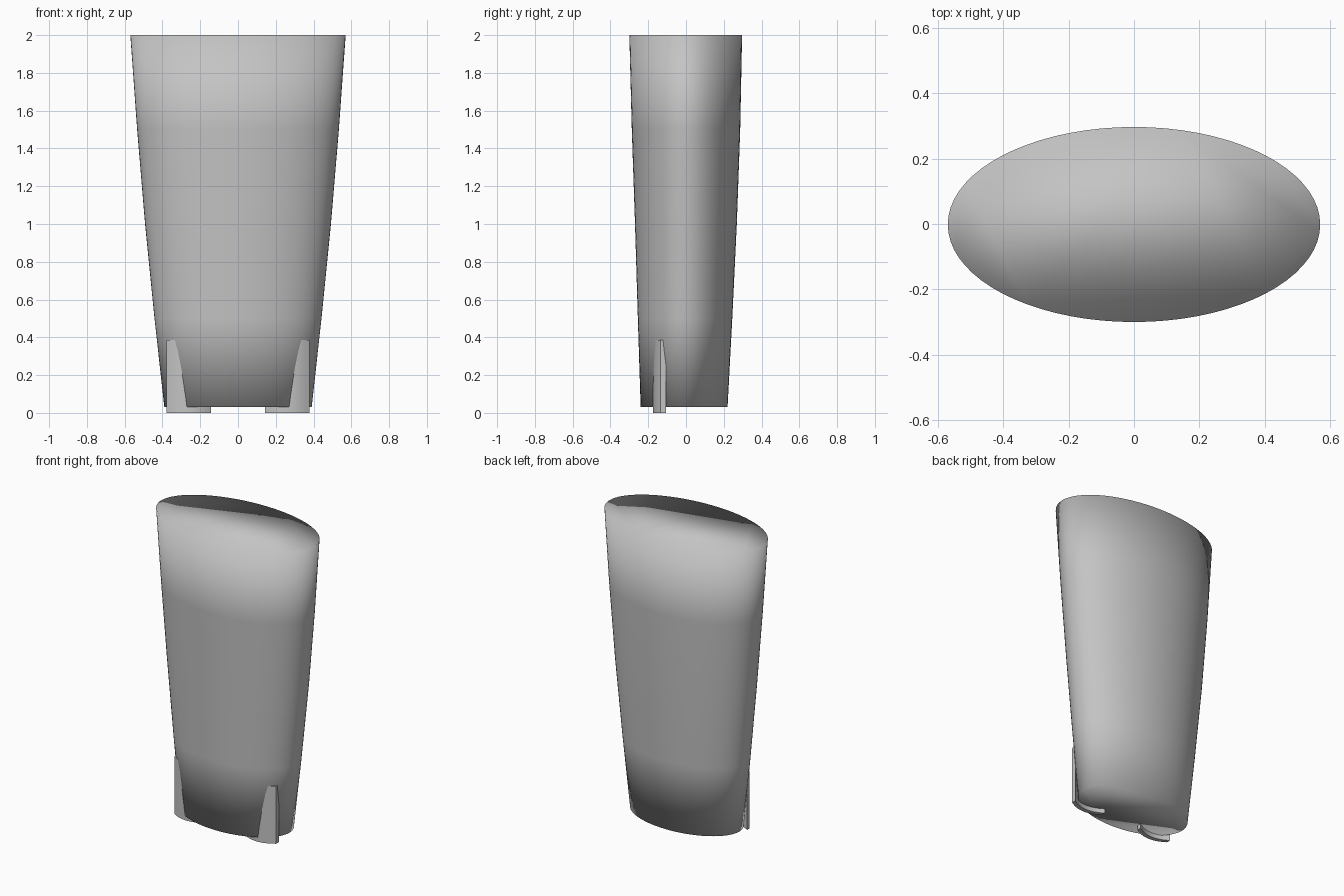
import bpy, bmesh, math

if "Cube" in bpy.data.objects:
    bpy.data.objects.remove(bpy.data.objects["Cube"])

grey = bpy.data.materials.new("plain_grey")
grey.diffuse_color = (0.55, 0.55, 0.55, 1)
grey.use_nodes = True
grey.node_tree.nodes["Principled BSDF"].inputs["Base Color"].default_value = grey.diffuse_color


def loft(name, rings):
    """Solid skinned through closed rings of points, with end caps."""
    bm = bmesh.new()
    loops = [[bm.verts.new(p) for p in ring] for ring in rings]
    n = len(loops[0])
    for low, high in zip(loops, loops[1:]):
        for i in range(n):
            j = (i + 1) % n
            bm.faces.new((low[i], low[j], high[j], high[i]))
    bm.faces.new(loops[0][::-1])
    bm.faces.new(loops[-1])
    bmesh.ops.recalc_face_normals(bm, faces=bm.faces)
    mesh = bpy.data.meshes.new(name)
    bm.to_mesh(mesh)
    bm.free()
    mesh.materials.append(grey)
    obj = bpy.data.objects.new(name, mesh)
    bpy.context.collection.objects.link(obj)
    return obj


# Tapered oval body: height, half width, front y, back y
SECTIONS = [(0.03, 0.39, -0.24, 0.22), (0.5, 0.442, -0.255, 0.245),
            (1.0, 0.492, -0.27, 0.269), (1.5, 0.534, -0.287, 0.287),
            (2.0, 0.57, -0.30, 0.297)]
SIDES = 72


def oval(z, half, front, back):
    mid, depth = (front + back) / 2, (back - front) / 2
    return [(half * math.cos(2 * math.pi * i / SIDES),
             mid + depth * math.sin(2 * math.pi * i / SIDES), z)
            for i in range(SIDES)]


body = loft("oval_body", [oval(*s) for s in SECTIONS])
# Rounded shading carries over the rims
body.data.shade_smooth()


# Curved foot ribs, bowed forward, standing partly sunk in the body
def rib_outline(z, side, steps=12):
    front, rear = [], []
    for i in range(steps + 1):
        t = 2 * i / steps - 1
        x = side * (0.26 + 0.118 * t)
        bow = 0.04 * (1 - t * t)
        front.append((x, -0.136 - bow, z))
        rear.append((x, -0.107 - bow, z))
    return front + rear[::-1]


for side, label in ((-1, "left"), (1, "right")):
    rib = loft(label + "_foot_rib", [rib_outline(z, side) for z in (0, 0.385)])
    bpy.ops.object.select_all(action='DESELECT')
    rib.select_set(True)
    bpy.context.view_layer.objects.active = rib
    bpy.ops.object.shade_smooth_by_angle(angle=math.radians(35))
